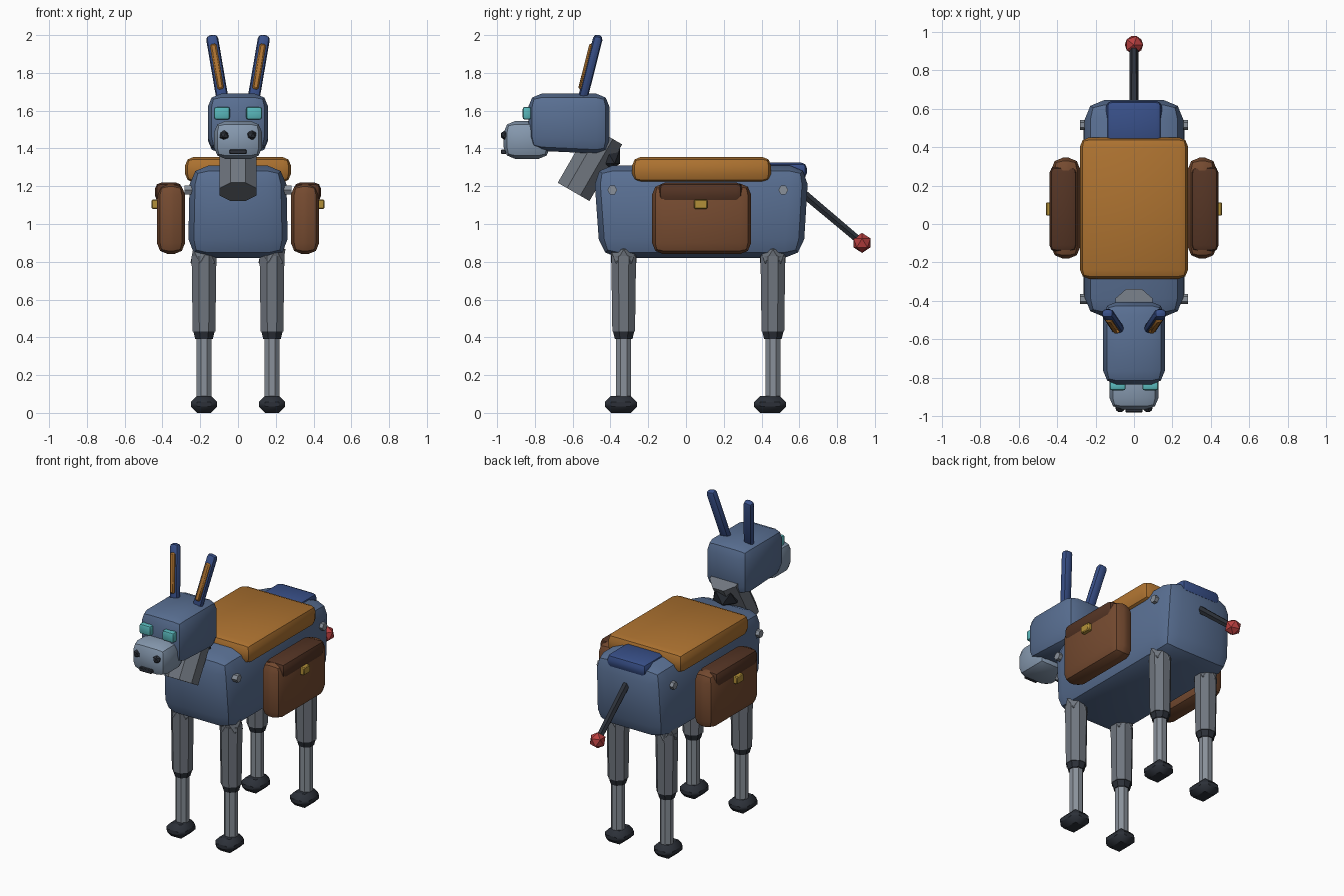
import bpy, math
from mathutils import Vector, Matrix

if "Cube" in bpy.data.objects:
    bpy.data.objects.remove(bpy.data.objects["Cube"])

COLORS = {
    "blue": (0.10, 0.16, 0.29), "light_blue": (0.24, 0.32, 0.43), "navy": (0.04, 0.08, 0.25),
    "orange": (0.42, 0.17, 0.03), "brown": (0.18, 0.07, 0.03), "dark_brown": (0.09, 0.035, 0.018),
    "gold": (0.45, 0.28, 0.04), "dark": (0.025, 0.03, 0.04), "grey": (0.16, 0.18, 0.21),
    "steel": (0.25, 0.28, 0.32), "teal": (0.10, 0.48, 0.50), "red": (0.48, 0.05, 0.05),
}
MATS = {}


def finish(name, color, smooth=None):
    ob = bpy.context.object
    ob.name = name
    if color not in MATS:
        MATS[color] = bpy.data.materials.new(color)
        MATS[color].diffuse_color = (*COLORS[color], 1)
    ob.data.materials.append(MATS[color])
    if smooth:
        bpy.ops.object.shade_smooth_by_angle(angle=math.radians(smooth))
    return ob


def box(name, lo, hi, color, bevel, seg=2, shape=None, matrix=None):
    """Bevelled box between two corners; shape edits corners before bevelling."""
    bpy.ops.mesh.primitive_cube_add(size=1)
    ob = bpy.context.object
    lo, hi = Vector(lo), Vector(hi)
    for v in ob.data.vertices:
        v.co = Vector(hi[i] if v.co[i] > 0 else lo[i] for i in range(3))
        if shape:
            v.co = shape(v.co)
    if matrix:
        ob.matrix_world = matrix
    mod = ob.modifiers.new("Bevel", "BEVEL")
    mod.width, mod.segments = bevel, seg
    bpy.ops.object.modifier_apply(modifier="Bevel")
    return finish(name, color, 40)


def tube(name, a, b, r1, r2, color, sides=8):
    """Faceted cylinder or cone from point a to point b."""
    a, b = Vector(a), Vector(b)
    bpy.ops.mesh.primitive_cone_add(vertices=sides, radius1=r1, radius2=r2, depth=(b - a).length)
    ob = bpy.context.object
    turn = Matrix.Rotation(math.pi / sides, 4, "Z")
    ob.matrix_world = Matrix.Translation((a + b) / 2) @ (b - a).to_track_quat("Z", "Y").to_matrix().to_4x4() @ turn
    return finish(name, color)


def ball(name, loc, r, color):
    bpy.ops.mesh.primitive_ico_sphere_add(subdivisions=1, radius=r, location=loc)
    return finish(name, color)


# Body: narrower at the top, longer at the top
def body_shape(c):
    top = c.z > 1
    return Vector((c.x * (0.96 if top else 1), c.y if top else c.y + (0.035 if c.y < 0 else -0.03), c.z))


box("body", (-0.265, -0.49, 0.82), (0.265, 0.65, 1.31), "blue", 0.10, 2, body_shape)

# Blanket and rump pad
box("blanket", (-0.28, -0.285, 1.22), (0.28, 0.45, 1.355), "orange", 0.045)
box("rump_pad", (-0.145, 0.40, 1.24), (0.145, 0.64, 1.325), "navy", 0.03)

# Neck and its joint
tube("neck", (0, -0.595, 1.17), (0, -0.422, 1.47), 0.105, 0.105, "grey")
ball("neck_joint", (0, -0.425, 1.36), 0.09, "dark")


# Head, muzzle and face
def head_shape(c):
    return Vector((c.x, c.y, c.z + (0.02 if c.z < 1.5 and c.y < -0.6 else 0)))


box("head", (-0.16, -0.835, 1.37), (0.16, -0.405, 1.69), "blue", 0.07, 2, head_shape)
box("muzzle", (-0.127, -0.965, 1.345), (0.127, -0.72, 1.545), "light_blue", 0.06)
box("mouth", (-0.045, -0.98, 1.37), (0.045, -0.95, 1.395), "dark", 0.004, 1)

# Tail
tube("tail", (0, 0.60, 1.18), (0, 0.92, 0.91), 0.025, 0.022, "dark", 6)
ball("tail_tip", (0, 0.932, 0.90), 0.053, "red")

for s, side in ((-1, "left"), (1, "right")):
    def pair(name, lo, hi, *args):
        xs = sorted((lo[0] * s, hi[0] * s))
        return box(f"{side}_{name}", (xs[0], *lo[1:]), (xs[1], *hi[1:]), *args)

    # Eyes and nostrils
    pair("eye", (0.043, -0.865, 1.553), (0.127, -0.82, 1.62), "teal", 0.012)
    ball(f"{side}_nostril", (0.072 * s, -0.955, 1.47), 0.028, "dark")

    # Ears: frame built from the ear axis, with a lining on the front
    base, tip = Vector((0.082 * s, -0.548, 1.66)), Vector((0.14 * s, -0.462, 2.0))
    z = (tip - base).normalized()
    x = Vector((0, 1, 0)).cross(z).normalized()
    y = z.cross(x)
    frame = Matrix((x, y, z)).transposed().to_4x4()
    frame.translation = base
    box(f"{side}_ear", (-0.032, -0.025, 0), (0.032, 0.025, 0.355), "navy", 0.022, 2, None, frame)
    box(f"{side}_ear_lining", (-0.017, -0.036, 0.05), (0.017, -0.01, 0.30), "orange", 0.008, 1, None, frame)

    # Saddlebag with flap and clasp
    pair("saddlebag", (0.28, -0.18, 0.84), (0.43, 0.345, 1.215), "brown", 0.06)
    pair("bag_flap", (0.295, -0.145, 1.115), (0.44, 0.30, 1.22), "dark_brown", 0.035)
    pair("bag_clasp", (0.42, 0.043, 1.08), (0.457, 0.113, 1.13), "gold", 0.005, 1)

    for yb, end in ((-0.39, "front"), (0.515, "rear")):
        tube(f"{end}_{side}_bolt", (0.22 * s, yb, 1.18), (0.282 * s, yb, 1.18), 0.026, 0.026, "steel", 6)

    # Legs
    for yl, end in ((-0.33, "front"), (0.46, "rear")):
        n, xl = f"{end}_{side}_", 0.18 * s
        ball(n + "hip", (xl, yl, 0.83), 0.08, "grey")
        tube(n + "upper_leg", (xl, yl, 0.43), (xl, yl, 0.83), 0.065, 0.071, "grey")
        tube(n + "knee", (xl, yl, 0.39), (xl, yl, 0.435), 0.05, 0.062, "dark")
        tube(n + "lower_leg", (xl, yl, 0.06), (xl, yl, 0.42), 0.043, 0.043, "steel")
        box(n + "hoof", (xl - 0.07, yl - 0.1, 0.0), (xl + 0.07, yl + 0.07, 0.09), "dark", 0.033, 1)

for m in bpy.data.materials:
    if m.users and not m.is_grease_pencil:
        m.use_nodes = True
        m.node_tree.nodes["Principled BSDF"].inputs["Base Color"].default_value = m.diffuse_color
